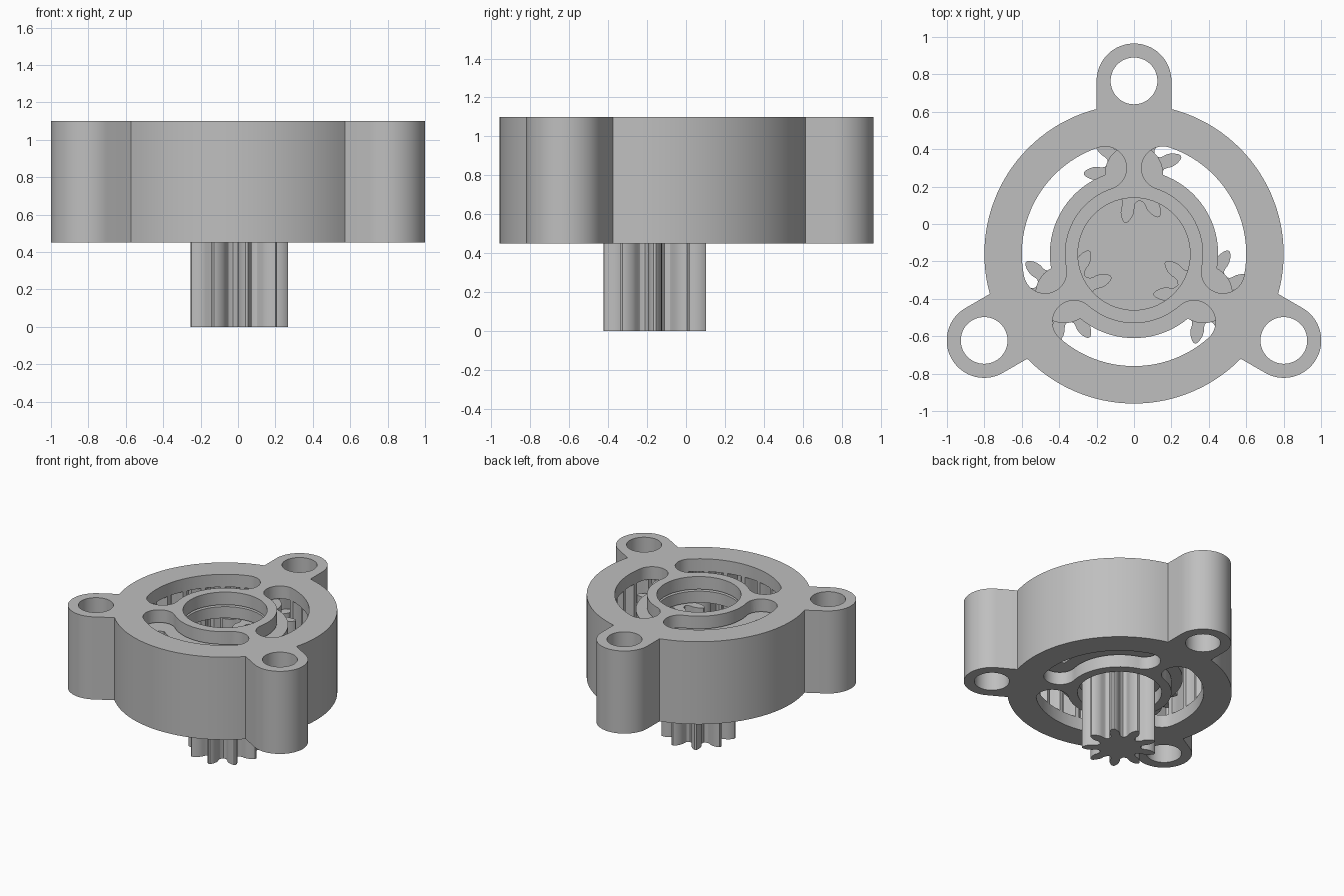
import bpy, bmesh
from math import sin, cos, acos, asin, radians, degrees, pi
from mathutils import Vector

if "Cube" in bpy.data.objects:
    bpy.data.objects.remove(bpy.data.objects["Cube"])

AXIS_Y = -0.16          # gear axis offset from the model centre
ARMS = (90, 210, 330)   # lug, spoke and planet directions
BASE, TOP, PLATE = 0.45, 1.10, 0.10
ORBIT = 0.43            # planet distance from the axis

grey = bpy.data.materials.new("plain_grey")
grey.use_nodes = True
grey.diffuse_color = (0.52, 0.52, 0.52, 1)
grey.node_tree.nodes["Principled BSDF"].inputs["Base Color"].default_value = grey.diffuse_color


def polar(r, deg, centre=(0, 0)):
    a = radians(deg)
    return (centre[0] + r * cos(a), centre[1] + r * sin(a))


def arc(r, start, end, centre=(0, 0), step=4):
    n = max(2, round(abs(end - start) / step))
    return [polar(r, start + (end - start) * i / n, centre) for i in range(n + 1)]


def circle(r, centre=(0, 0)):
    return arc(r, 0, 360, centre, 5)[:-1]


def prism(name, loops, z0, z1):
    """Extrude closed outlines (inner loops become holes) from z0 to z1."""
    curve = bpy.data.curves.new(name, 'CURVE')
    curve.dimensions, curve.fill_mode = '2D', 'BOTH'
    curve.extrude = (z1 - z0) / 2
    for loop in loops:
        spline = curve.splines.new('POLY')
        spline.points.add(len(loop) - 1)
        for p, (x, y) in zip(spline.points, loop):
            p.co = (x, y, 0, 1)
        spline.use_cyclic_u = True
    temp = bpy.data.objects.new(name + "_outline", curve)
    bpy.context.collection.objects.link(temp)
    deps = bpy.context.evaluated_depsgraph_get()
    mesh = bpy.data.meshes.new_from_object(temp.evaluated_get(deps))
    bpy.data.objects.remove(temp)
    bm = bmesh.new()
    bm.from_mesh(mesh)
    bmesh.ops.remove_doubles(bm, verts=bm.verts, dist=0.0001)
    bmesh.ops.recalc_face_normals(bm, faces=bm.faces)
    bmesh.ops.translate(bm, verts=bm.verts, vec=Vector((0, AXIS_Y, (z0 + z1) / 2)))
    bm.to_mesh(mesh)
    bm.free()
    mesh.materials.clear()
    mesh.materials.append(grey)
    obj = bpy.data.objects.new(name, mesh)
    bpy.context.collection.objects.link(obj)
    return obj


def smooth(obj):
    bpy.ops.object.select_all(action='DESELECT')
    obj.select_set(True)
    bpy.context.view_layer.objects.active = obj
    bpy.ops.object.shade_smooth_by_angle(angle=radians(25))


def gear(teeth, phase, half_tooth, gap_radius, centre=(0, 0)):
    """Toothed outline; half_tooth lists (radius, half width) from root to tip."""
    pts = []
    for k in range(teeth):
        mid = phase + k * 360 / teeth
        pts.append(polar(gap_radius, mid - 180 / teeth, centre))
        pts += [polar(r, mid - degrees(w / r), centre) for r, w in half_tooth]
        pts += [polar(r, mid + degrees(w / r), centre) for r, w in reversed(half_tooth)]
    return pts


def kidney(mid, half=41.4, r=0.485, w=0.115):
    a, b = mid - half, mid + half
    return (arc(r + w, a, b) + arc(w, b, b + 180, polar(r, b), 10)[1:]
            + arc(r - w, b, a)[1:] + arc(w, a + 180, a + 360, polar(r, a), 10)[1:-1])


PINION = [(0.152, 0.043), (0.163, 0.034), (0.18, 0.033), (0.20, 0.036),
          (0.22, 0.034), (0.24, 0.027), (0.257, 0.017), (0.267, 0.007)]
RING = [(0.70, 0.060), (0.675, 0.049), (0.645, 0.037), (0.62, 0.026), (0.604, 0.015)]

# Housing: round body with three lugs, kidney windows and a toothed cavity
join = degrees(asin(0.2 / 0.8))
outline = []
for a in ARMS:
    outline += arc(0.2, a - 90, a + 90, polar(0.925, a))
    outline += arc(0.8, a + join, a + 120 - join, step=3)
holes = [circle(0.3)]
for a in ARMS:
    holes += [circle(0.125, polar(0.925, a)), kidney(a + 60)]
housing = prism("housing", [outline] + holes, BASE, TOP)
ring_phase = 90 + 10 / 3 + 180 / 27
cutter = prism("cavity_cutter", [gear(27, ring_phase, RING, 0.708)], BASE + PLATE, TOP - PLATE)
cutter.hide_render = True
cut = housing.modifiers.new("cavity", 'BOOLEAN')
cut.operation, cut.solver, cut.object = 'DIFFERENCE', 'EXACT', cutter
hollow = bpy.data.meshes.new_from_object(
    housing.evaluated_get(bpy.context.evaluated_depsgraph_get()))
housing.modifiers.clear()
housing.data = hollow
bpy.data.objects.remove(cutter)
smooth(housing)

# Carrier: solid lower disc and open upper ring, both with planet lobes
R, r = 0.45, 0.155
meet = degrees(acos((R * R + ORBIT ** 2 - r * r) / (2 * R * ORBIT)))
lobe = 180 - degrees(acos((r * r + ORBIT ** 2 - R * R) / (2 * r * ORBIT)))
carrier = []
for a in ARMS:
    carrier += arc(r, a - lobe, a + lobe, polar(ORBIT, a), 6)
    carrier += arc(R, a + meet, a + 120 - meet)[1:-1]
smooth(prism("carrier_disc", [carrier], 0.565, 0.655))
smooth(prism("carrier_ring", [carrier, circle(0.3)], 0.895, 0.985))

# Output pinion hanging below the carrier
smooth(prism("output_pinion", [gear(9, 0, PINION, 0.147)], 0, 0.57))

# Planet gears on their pins
for i, a in enumerate(ARMS, 1):
    c = polar(ORBIT, a)
    smooth(prism(f"planet_gear_{i}", [gear(9, a + 10, PINION, 0.147, c), circle(0.075, c)],
                 0.665, 0.885))
    smooth(prism(f"planet_pin_{i}", [circle(0.07, c)], 0.65, 0.90))
